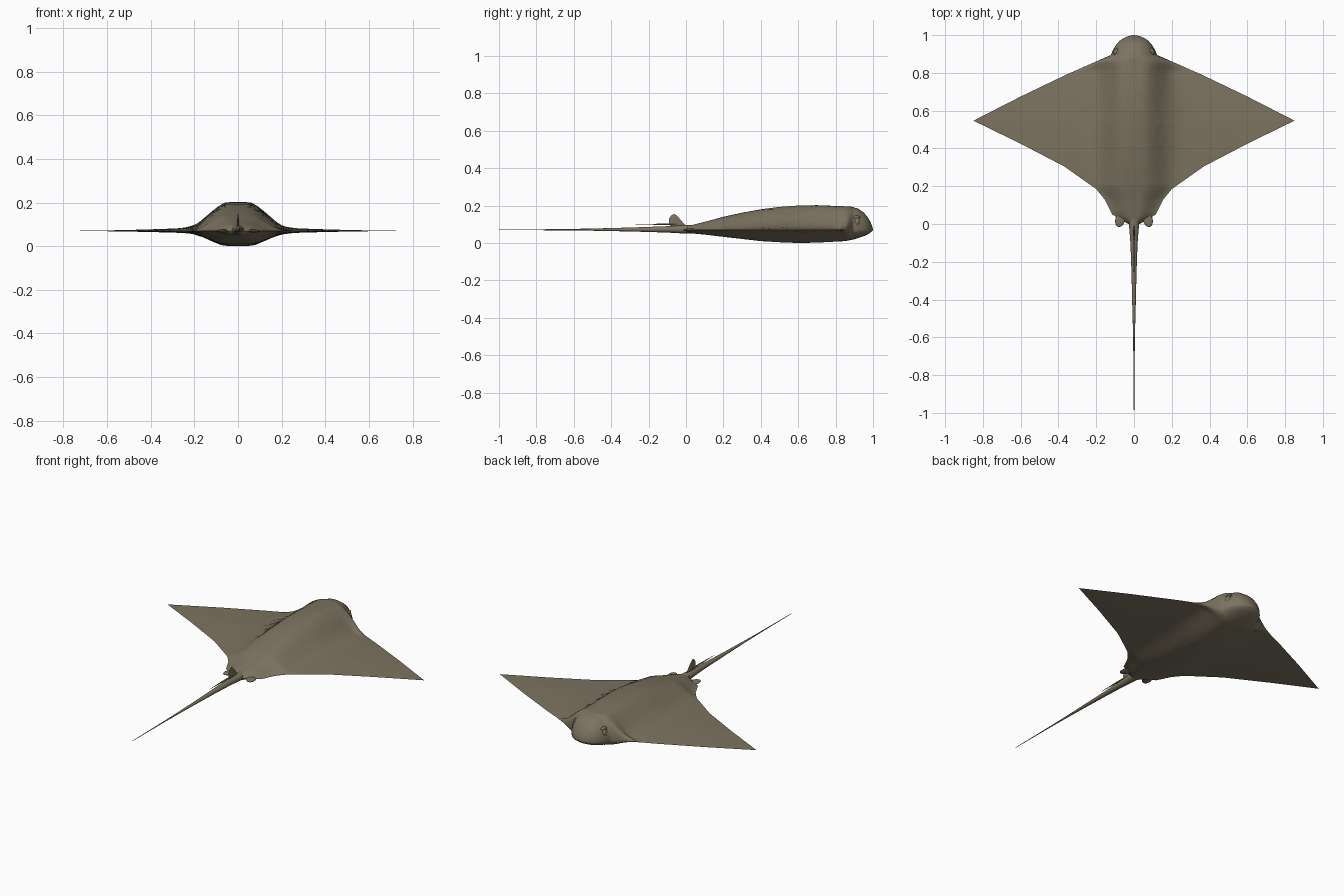
import bpy, bmesh, math
from mathutils import Vector

cube = bpy.data.objects.get("Cube")
if cube:
    bpy.data.objects.remove(cube, do_unlink=True)


def material(name, col):
    m = bpy.data.materials.new(name)
    m.use_nodes = True
    m.diffuse_color = (*col, 1)
    m.node_tree.nodes["Principled BSDF"].inputs["Base Color"].default_value = (*col, 1)
    return m


skin = material("olive brown skin", (0.205, 0.175, 0.12))


def finish(name, bm, angle=60):
    bmesh.ops.remove_doubles(bm, verts=bm.verts, dist=1e-5)
    bmesh.ops.recalc_face_normals(bm, faces=bm.faces)
    me = bpy.data.meshes.new(name)
    bm.to_mesh(me)
    bm.free()
    ob = bpy.data.objects.new(name, me)
    bpy.context.collection.objects.link(ob)
    me.materials.append(skin)
    bpy.ops.object.select_all(action='DESELECT')
    ob.select_set(True)
    bpy.context.view_layer.objects.active = ob
    bpy.ops.object.shade_smooth_by_angle(angle=math.radians(angle))
    return ob


def interp(table, y):
    for (a, u), (b, v) in zip(table, table[1:]):
        if y <= b:
            return u + (v - u) * max(0, (y - a) / (b - a))
    return table[-1][1]


def smooth(t):
    t = min(1, max(0, t))
    return t * t * (3 - 2 * t)


def loft(bm, rings):
    rows = [[bm.verts.new(p) for p in r] for r in rings]
    for a, b in zip(rows, rows[1:]):
        for i in range(len(a)):
            j = (i + 1) % len(a)
            bm.faces.new((a[i], a[j], b[j], b[i]))
    bm.faces.new(rows[0])
    bm.faces.new(rows[-1])


MID = 0.07
# Plan outline and profile of the body, from rear to snout
width = [(0, .03), (.015, .055), (.05, .115), (.13, .155), (.185, .2), (.305, .37),
         (.425, .6), (.547, .85), (.675, .6), (.79, .36), (.895, .122), (.92, .112),
         (.95, .094), (.97, .076), (.985, .054), (.995, .03), (1, .002)]
back = [(0, .088), (.1, .113), (.2, .14), (.3, .162), (.4, .18), (.5, .193), (.6, .2),
        (.7, .202), (.8, .198), (.88, .195), (.92, .184), (.95, .163), (.97, .14),
        (.985, .115), (.995, .092), (1, .071)]
belly = [(0, .054), (.1, .045), (.2, .033), (.4, .01), (.5, .004), (.6, 0), (.7, .002),
         (.85, .01), (.9, .02), (.95, .036), (.98, .05), (1, .069)]

# Body and wings: one lofted skin with a raised spine that thins into the wings
N = 32
stations = sorted({y for y, _ in width} | {i / 40 for i in range(41)} | {.865, .885, .91, .935})


def section(y):
    w = interp(width, y)
    head = smooth((y - .82) / .08)
    scale = min(1, w / .21)
    pts = []
    for side in (1, -1):
        rise = (interp(back, y) if side > 0 else interp(belly, y)) - MID
        for i in range(N):
            u = -math.cos(math.pi * i / N) * side
            # cluster points over the spine on wide sections
            u = math.copysign(abs(u) ** (1 + .8 * smooth((w - .2) / .3)), u)
            x = abs(u * w)
            hump = 1 - smooth((x / scale - .045) / .175)
            thin = (.2 if side > 0 else .28) * (1 - abs(u)) * min(1, w / .3)
            wing = hump + (1 - hump) * thin * (1 - x / .85)
            dome = math.sqrt(max(0, 1 - abs(u) ** 2.3))
            if abs(u) > .9999:
                wing = 0
            k = wing * (1 - head) + dome * head
            pts.append((u * w, y, MID + rise * k))
    return pts


bm = bmesh.new()
loft(bm, [section(y) for y in stations])
finish("body_and_wings", bm)


def ring(c, rx, rz, n=16):
    return [(c[0] + rx * math.cos(2 * math.pi * i / n), c[1],
             c[2] + rz * math.sin(2 * math.pi * i / n)) for i in range(n)]


# Whip tail
tail = [(.04, .03, .022), (0, .027, .023), (-.1, .019, .017), (-.25, .0135, .012), (-.4, .01, .008),
        (-.55, .006, .005), (-.7, .0035, .003), (-1, .0012, .0012)]
bm = bmesh.new()
loft(bm, [ring((0, y, MID + .003 * (1 + y)), rx, rz) for y, rx, rz in tail])
finish("tail", bm)

# Stinging spine lying over the tail
bm = bmesh.new()
loft(bm, [ring((0, y, .1), r, r * .6, 8) for y, r in ((-.05, .005), (-.15, .005), (-.27, .0008))])
finish("tail_spine", bm)

# Small dorsal fin
outline = [(.005, .085), (-.015, .107), (-.04, .137), (-.053, .15), (-.065, .155), (-.08, .146),
           (-.09, .13), (-.092, .112), (-.08, .085)]
bm = bmesh.new()
mid = Vector((0, -.05, .11))
sides = [bm.verts.new(mid + Vector((s * .006, 0, 0))) for s in (1, -1)]
rim = [bm.verts.new((0, y, z)) for y, z in outline]
for i, v in enumerate(rim):
    for c in sides:
        bm.faces.new((v, rim[(i + 1) % len(rim)], c))
finish("dorsal_fin", bm, 40)


def blob(name, loc, size, turn):
    bm = bmesh.new()
    bmesh.ops.create_uvsphere(bm, u_segments=20, v_segments=12, radius=1)
    ob = finish(name, bm)
    ob.location, ob.scale, ob.rotation_euler = loc, size, turn


# Pelvic fins, eyes and brow ridges in mirrored pairs
for s, side in ((1, "left"), (-1, "right")):
    blob(side + "_pelvic_fin", (s * .072, .025, MID), (.026, .042, .008), (0, 0, s * .3))
    blob(side + "_eye", (s * .098, .912, .118), (.013, .016, .024), (0, s * -.35, s * .15))
    blob(side + "_brow", (s * .094, .912, .138), (.011, .021, .008), (0, s * .3, s * .15))
